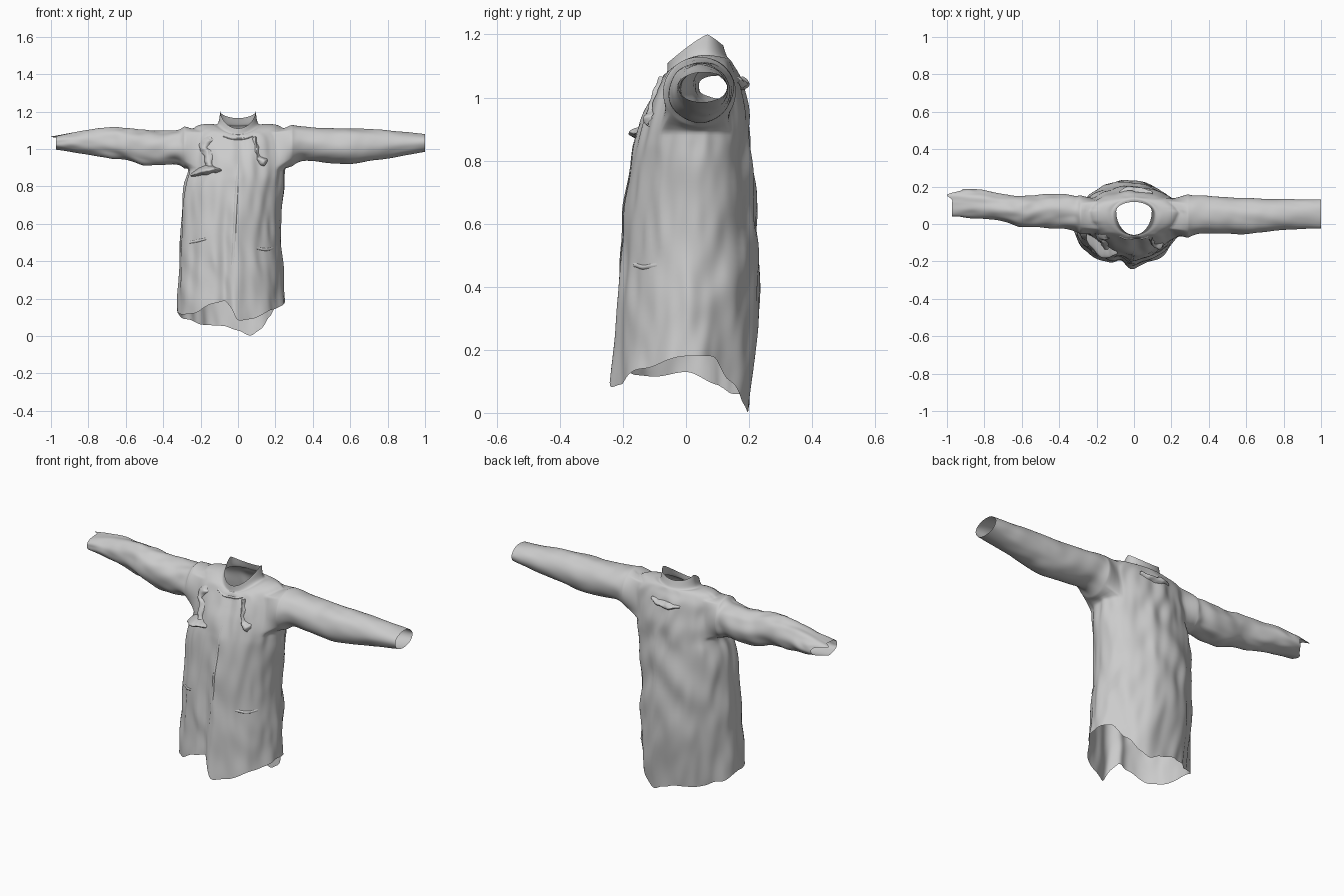
import bpy, bmesh
from math import sin, cos, pi, exp, radians, degrees, atan2
from mathutils import Vector, noise
from mathutils.bvhtree import BVHTree

if "Cube" in bpy.data.objects:
    bpy.data.objects.remove(bpy.data.objects["Cube"])

SEG, SUB = 96, 4          # points around the body, rows per key ring

# Body rings: z front, z side, z back, x left, x right, y front, y back, y of side seam
BODY = [
    (.12, .12, .12, -.325, .250, -.228, .205, .00),
    (.25, .25, .25, -.320, .243, -.218, .222, .00),
    (.40, .40, .40, -.315, .232, -.206, .235, .01),
    (.60, .60, .60, -.308, .225, -.190, .230, .02),
    (.80, .80, .80, -.292, .243, -.172, .212, .03),
    (.88, .88, .88, -.272, .252, -.155, .203, .04),
    (.95, .95, .95, -.270, .258, -.132, .195, .05),
    (1.0, 1.02, 1.02, -.268, .264, -.108, .180, .05),
    (1.04, 1.08, 1.07, -.258, .255, -.088, .166, .055),
    (1.065, 1.125, 1.10, -.215, .215, -.075, .150, .06),
    (1.075, 1.135, 1.12, -.150, .150, -.066, .140, .06),
    (1.08, 1.135, 1.13, -.108, .108, -.060, .130, .06),
    (1.11, 1.20, 1.165, -.095, .095, -.058, .118, .068),
]
# Hem height by angle (0 right, 90 back, 180 left, 270 front)
HEM = [(0, .18), (25, .18), (45, .10), (60, .03), (70, 0), (84, .03), (100, .055),
       (125, .06), (150, .09), (180, .13), (205, .115), (225, .12), (250, .175),
       (262, .19), (269, .15), (275, .08), (290, .09), (320, .14), (360, .18)]
# Sleeve rings: |x|, z top, z bottom, y front, y back
RIGHT = [(.285, 1.130, .905, -.075, .160), (.35, 1.12, .938, -.052, .152),
         (.50, 1.11, .925, -.052, .145), (.60, 1.11, .920, -.055, .14),
         (.70, 1.106, .935, -.042, .136), (.85, 1.095, .958, -.028, .132),
         (1.0, 1.08, .985, -.025, .13)]
LEFT = [(.285, 1.122, .895, -.055, .155), (.34, 1.10, .918, -.028, .155),
        (.50, 1.10, .910, -.018, .160), (.60, 1.115, .94, -.015, .150),
        (.70, 1.113, .955, .012, .157), (.85, 1.095, .978, .030, .185),
        (.96, 1.07, .995, .040, .19)]


def smooth(keys, v):
    """Catmull-Rom blend of key rows at position v."""
    i = min(int(v), len(keys) - 2)
    f = v - i
    a, b, c, d = (keys[max(0, min(len(keys) - 1, i + k))] for k in (-1, 0, 1, 2))
    return [q + .5 * f * (r - p + f * (2*p - 5*q + 4*r - s + f * (3*(q - r) + s - p)))
            for p, q, r, s in zip(a, b, c, d)]


def hem(deg):
    for (a, za), (b, zb) in zip(HEM, HEM[1:]):
        if a <= deg <= b:
            f = (deg - a) / (b - a)
            return za + (zb - za) * f * f * (3 - 2 * f)


def bump(x, centre, width):
    return exp(-((x - centre) / width) ** 2)


def body_point(t, v):
    zf, zs, zb, xl, xr, yf, yb, cy = smooth(BODY, v)
    c, s = cos(t), sin(t)
    deg = degrees(t) % 360
    x = c * (xr if c > 0 else -xl) + (xl + xr) / 2 * (1 - abs(c)) * .8
    y = cy + s * (yb - cy if s > 0 else cy - yf)
    collar = max(0, min(1, v - 11))       # collar rim slopes straight to the front
    z = zs + ((zb if s > 0 else zf) - zs) * abs(s) ** (2 - .8 * collar)
    # draped folds, and the overlapping front opening
    fade = max(0, min(1, (10 - v) / 2))
    low = max(0, 1 - z / .95)
    d = .010 * noise.noise(Vector((c * 3.2, s * 3.2, z * 2.2)))
    d += .011 * noise.noise(Vector((c * 5 + z * 4, s * 5, z * 7 + 4)))
    d += .004 * low * sin(7 * t + 5 * z)
    d -= .022 * low * bump(deg, 130, 28) + .012 * low * bump(deg, 318, 25)
    d -= .045 * low * bump(deg, 261, 6)
    d += .014 * low * bump(deg, 274, 6)
    if s > 0:
        d += .009 * sin(26 * (z + .9 * abs(x - .05))) * s * bump(z, .65, .25)
    z += (hem(deg) - .12) * max(0, 1 - (z - .12) / .45) ** 1.3
    return Vector((x + c * d * fade, y + s * d * fade, z))


def finish(name, bm, levels=1):
    bmesh.ops.recalc_face_normals(bm, faces=bm.faces)
    for f in bm.faces:
        f.smooth = True
    me = bpy.data.meshes.new(name)
    bm.to_mesh(me)
    ob = bpy.data.objects.new(name, me)
    bpy.context.collection.objects.link(ob)
    m = ob.modifiers.new("smooth", 'SUBSURF')
    m.levels = m.render_levels = levels
    return ob


# Coat body with an armhole left open on each side
bm = bmesh.new()
rows = (len(BODY) - 1) * SUB + 1
grid = [[bm.verts.new(body_point(2 * pi * j / SEG, i / SUB)) for j in range(SEG)]
        for i in range(rows)]
R0, R1, HALF = 21, 34, 10


def in_armhole(i, j):
    return R0 <= i < R1 and any((j - m + HALF) % SEG < 2 * HALF for m in (0, SEG // 2))


for i in range(rows - 1):
    for j in range(SEG):
        if not in_armhole(i, j):
            k = (j + 1) % SEG
            bm.faces.new((grid[i][j], grid[i][k], grid[i + 1][k], grid[i + 1][j]))


# Sleeves grown out of the armhole edges
def sleeve(side, keys, mid, crease):
    cols = [(mid + o) % SEG for o in range(-HALF, HALF + 1)]
    loop = [grid[R0][j] for j in cols] + [grid[i][cols[-1]] for i in range(R0 + 1, R1)]
    loop += [grid[R1][j] for j in reversed(cols)]
    loop += [grid[i][cols[0]] for i in range(R1 - 1, R0, -1)]
    angles = [atan2((p.co.z - 1.0) / .115, (p.co.y - .05) / .115) for p in loop]
    n, prev = len(loop), loop
    steps = (len(keys) - 1) * 6
    for r in range(steps + 1):
        x, zt, zb, yf, yb = smooth(keys, r / 6)
        ring = []
        for a in angles:
            w = noise.noise(Vector((cos(a) * 1.6 + x * 4, sin(a) * 1.6, x * 9 + side)))
            w += .5 * sin(x * 55 + 2 * a) * noise.noise(Vector((x * 5, cos(a) * .6, 2)))
            k = 1 + crease * w * min(1, r / 4)
            px = x
            if side < 0:      # slanted left cuff with one torn tip
                e = max(0, (x - .75) / .21)
                px += e * (.012 - .06 * max(0, cos(a)) + .06 * bump(a, 1.0, .3))
            ring.append(bm.verts.new((side * px, (yf + yb) / 2 + cos(a) * (yb - yf) / 2 * k,
                                      (zt + zb) / 2 + sin(a) * (zt - zb) / 2 * k)))
        for q in range(n):
            s = (q + 1) % n
            bm.faces.new((prev[q], prev[s], ring[s], ring[q]))
        prev = ring


sleeve(1, RIGHT, 0, .05)
sleeve(-1, LEFT, SEG // 2, .12)
bm.normal_update()
tree = BVHTree.FromBMesh(bm)
finish("coat_body_and_sleeves", bm)


# Cloth strips laid on the body: path points are x, z, width, lift
def strip(name, path, face=-1, across=6, rough=0):
    sb = bmesh.new()
    prev = None
    steps = (len(path) - 1) * 6
    for r in range(steps + 1):
        x, z, w, lift = smooth(path, r / 6)
        x2, z2 = smooth(path, min(r + .5, steps) / 6)[:2]
        x1, z1 = smooth(path, max(r - .5, 0) / 6)[:2]
        t = Vector((x2 - x1, z2 - z1)).normalized()
        row = []
        for q in range(across + 1):
            f = q / across - .5
            px, pz = x - t.y * w * f, z + t.x * w * f
            nz = rough * noise.noise(Vector((px * 40, pz * 40, 1)))
            hit = tree.ray_cast(Vector((px, face, pz)), Vector((0, -face, 0)))[0]
            y = hit.y if hit else 0
            bulge = lift * (1 - (2 * f) ** 2) + .001
            row.append(sb.verts.new((px + nz, y + face * (bulge + abs(nz)), pz + nz)))
        if prev:
            for q in range(across):
                sb.faces.new((prev[q], prev[q + 1], row[q + 1], row[q]))
        prev = row
    finish(name, sb)


strip("left_chest_fold", [(-.14, 1.06, .03, .008), (-.185, 1.02, .05, .014), (-.16, .96, .04, .016),
                          (-.155, .89, .04, .025)], rough=.012)
strip("left_chest_flap", [(-.09, .885, .01, .01), (-.15, .89, .045, .06),
                          (-.195, .88, .045, .075), (-.25, .862, .012, .03)], rough=.008)
strip("right_chest_fold", [(.085, 1.06, .02, .008), (.10, 1.01, .025, .010), (.11, .96, .02, .012),
                           (.135, .93, .05, .025), (.15, .92, .02, .01)], rough=.009)
strip("front_placket_edge", [(.0, .92, .008, .001), (-.01, .75, .016, .004), (-.02, .55, .016, .004),
                             (-.03, .38, .014, .002)])
strip("right_pocket_welt", [(.10, .47, .012, .003), (.15, .462, .014, .005), (.19, .47, .010, .003)])
strip("left_pocket_welt", [(-.26, .50, .010, .003), (-.22, .508, .014, .005), (-.17, .52, .010, .003)])
strip("back_neck_fold", [(-.08, 1.05, .015, .008), (-.02, 1.045, .035, .020), (.04, 1.045, .035, .022),
                         (.10, 1.055, .015, .008)], face=1, rough=.008)
strip("collar_seam", [(-.08, 1.07, .008, .003), (-.03, 1.055, .010, .004), (.03, 1.055, .010, .004),
                      (.08, 1.07, .008, .003)])
